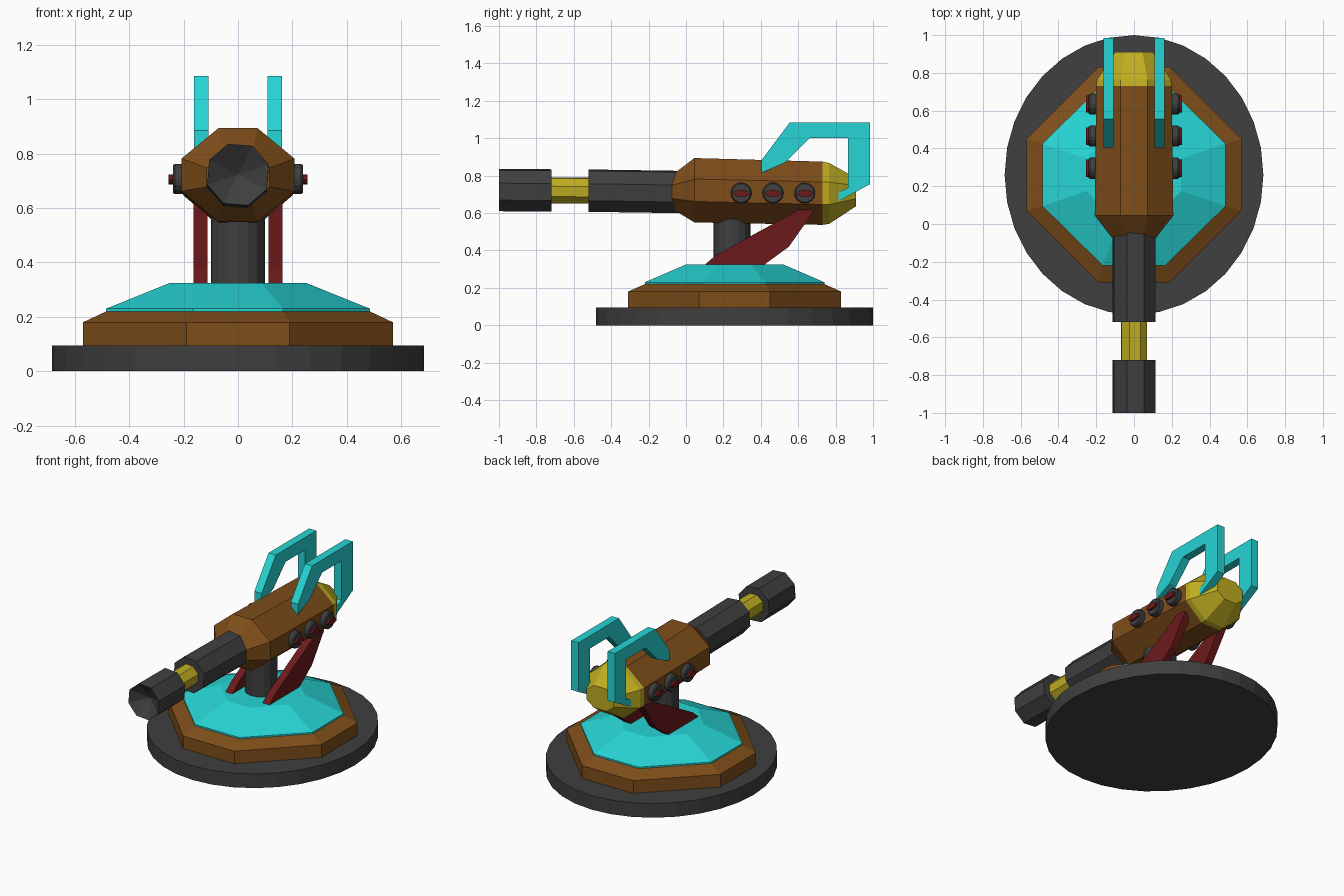
import bpy, bmesh
from math import sin, cos, pi, radians

if "Cube" in bpy.data.objects:
    bpy.data.objects.remove(bpy.data.objects["Cube"])


def material(name, rgb):
    m = bpy.data.materials.new(name)
    m.diffuse_color = (*rgb, 1)
    m.use_nodes = True
    m.node_tree.nodes["Principled BSDF"].inputs["Base Color"].default_value = m.diffuse_color
    return m


GREY = material("dark_grey", (0.05, 0.05, 0.05))
BROWN = material("brown", (0.21, 0.075, 0.01))
CYAN = material("cyan", (0.02, 0.66, 0.66))
YELLOW = material("yellow", (0.52, 0.42, 0.015))
RED = material("red", (0.15, 0.01, 0.012))


def loft(name, rings, mat):
    """Skin a list of equal-sized point rings and cap both ends."""
    bm = bmesh.new()
    rows = [[bm.verts.new(p) for p in r] for r in rings]
    n = len(rows[0])
    for a, b in zip(rows, rows[1:]):
        for i in range(n):
            bm.faces.new((a[i], a[(i + 1) % n], b[(i + 1) % n], b[i]))
    bm.faces.new(rows[0])
    bm.faces.new(rows[-1])
    bmesh.ops.recalc_face_normals(bm, faces=bm.faces)
    me = bpy.data.meshes.new(name)
    bm.to_mesh(me)
    bm.free()
    me.materials.append(mat)
    ob = bpy.data.objects.new(name, me)
    bpy.context.collection.objects.link(ob)
    return ob


def ellipse(n, ra, rb, turn=0.0):
    return [(ra * cos(turn + 2 * pi * i / n), rb * sin(turn + 2 * pi * i / n)) for i in range(n)]


def octagon(a, b, fa, fb):
    """Chamfered rectangle: half sizes a, b and half flats fa, fb."""
    return [(a, -fb), (a, fb), (fa, b), (-fa, b), (-a, fb), (-a, -fb), (-fa, -b), (fa, -b)]


def at_z(shape, z, cy=0.26):
    return [(u, cy + v, z) for u, v in shape]


def at_y(shape, y, cz):
    return [(u, y, cz + v) for u, v in shape]


def at_x(shape, x, cy, cz):
    return [(x, cy + u, cz + v) for u, v in shape]


# stepped base
disc = ellipse(32, 0.685, 0.74)
loft("base_disc", [at_z(disc, 0), at_z(disc, 0.095)], GREY)
step = octagon(0.57, 0.57, 0.19, 0.19)
inner = octagon(0.485, 0.48, 0.165, 0.165)
loft("base_step", [at_z(step, 0.09), at_z(step, 0.18), at_z(inner, 0.22)], BROWN)
loft("base_cover", [at_z(inner, 0.215), at_z(inner, 0.23),
                    at_z(octagon(0.25, 0.26, 0.085, 0.085), 0.325)], CYAN)

# support column
post = ellipse(16, 0.1, 0.1)
loft("column", [at_z(post, 0.3, 0.246), at_z(post, 0.6, 0.246)], GREY)

# main housing and rear cap
body = octagon(0.208, 0.172, 0.072, 0.06)
nose = octagon(0.115, 0.09, 0.05, 0.035)
tail = octagon(0.2, 0.169, 0.072, 0.06)
loft("housing", [at_y(nose, -0.075, 0.713), at_y(body, 0.045, 0.722), at_y(tail, 0.73, 0.706)], BROWN)
loft("rear_cap", [at_y(tail, 0.73, 0.706), at_y(octagon(0.195, 0.163, 0.072, 0.06), 0.765, 0.705),
                  at_y(octagon(0.1, 0.075, 0.045, 0.035), 0.91, 0.712)], YELLOW)

# barrel sections; the muzzle is hollowed to a shallow cone
tube = ellipse(8, 0.119, 0.119, radians(18))
neck = ellipse(8, 0.073, 0.073, radians(18))
loft("barrel", [at_y(tube, -0.52, 0.72), at_y(tube, 0.0, 0.712)], GREY)
loft("barrel_neck", [at_y(neck, -0.76, 0.721), at_y(neck, -0.5, 0.72)], YELLOW)
pit = ellipse(8, 0.004, 0.004, radians(18))
loft("muzzle", [at_y(pit, -0.93, 0.722), at_y(tube, -1.0, 0.723), at_y(tube, -0.72, 0.721)], GREY)

leg = [(0.09, 0.315), (0.16, 0.375), (0.58, 0.605), (0.6, 0.625), (0.66, 0.625),
       (0.68, 0.605), (0.55, 0.42), (0.42, 0.325), (0.4, 0.29), (0.13, 0.29)]
handle = [(0.405, 0.885), (0.555, 1.085), (0.985, 1.085), (0.985, 0.755), (0.8, 0.655),
          (0.805, 0.705), (0.865, 0.735), (0.865, 1.0), (0.66, 1.0), (0.53, 0.87), (0.405, 0.815)]

for side, s in (("right", 1), ("left", -1)):
    # brace legs and top handles
    loft(f"brace_{side}", [at_x(leg, s * x, 0, 0) for x in (0.113, 0.163)], RED)
    loft(f"handle_{side}", [at_x(handle, s * x, 0, 0) for x in (0.108, 0.162)], CYAN)
    # side knobs with red slots
    for i, y in enumerate((0.295, 0.465, 0.635)):
        knob, rim = ellipse(16, 0.056, 0.056), ellipse(16, 0.05, 0.05)
        loft(f"knob_{side}_{i}", [at_x(knob, s * 0.17, y, 0.707), at_x(knob, s * 0.232, y, 0.707),
                                  at_x(rim, s * 0.24, y, 0.707)], GREY)
        slot = ellipse(12, 0.046, 0.018)
        loft(f"knob_slot_{side}_{i}", [at_x(slot, s * 0.22, y, 0.705),
                                       at_x(slot, s * 0.255, y, 0.705)], RED)
